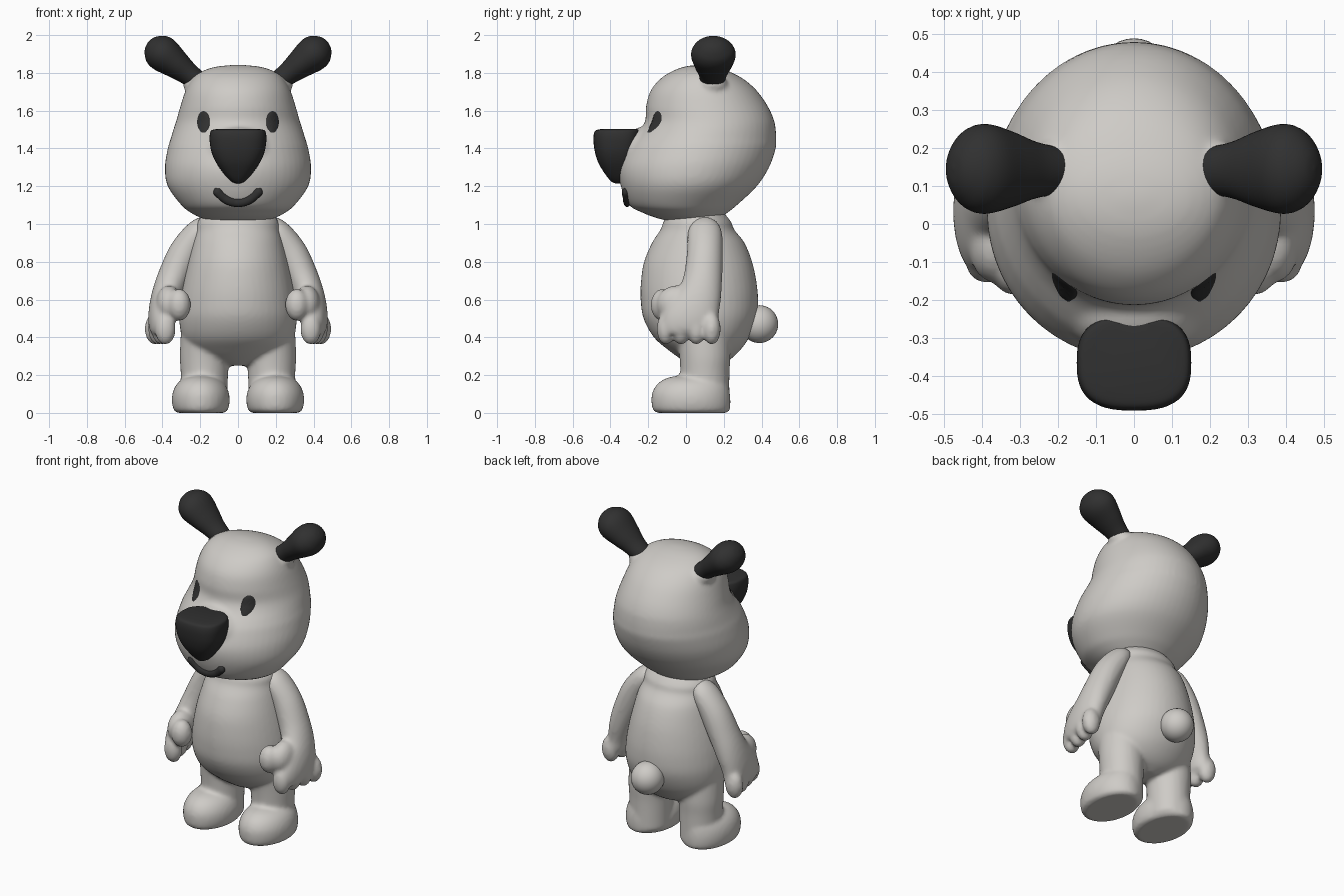
import bpy, bmesh, math
from mathutils import Vector, Matrix

if "Cube" in bpy.data.objects:
    bpy.data.objects.remove(bpy.data.objects["Cube"])


def material(name, rgb):
    m = bpy.data.materials.new(name)
    m.diffuse_color = (*rgb, 1)
    m.use_nodes = True
    m.node_tree.nodes["Principled BSDF"].inputs["Base Color"].default_value = m.diffuse_color
    return m


LIGHT = material("warm_light_grey", (0.62, 0.60, 0.57))
DARK = material("charcoal", (0.03, 0.03, 0.03))
Z = Vector((0, 0, 1))


def spline(rows, steps=6):
    """Catmull-Rom through rows of numbers."""
    out = []
    for i in range(len(rows) - 1):
        a, b = rows[max(i - 1, 0)], rows[i]
        c, d = rows[i + 1], rows[min(i + 2, len(rows) - 1)]
        for k in range(steps):
            t = k / steps
            out.append([0.5 * (2 * q + (r - p) * t + (2 * p - 5 * q + 4 * r - s) * t * t
                               + (3 * q - p - 3 * r + s) * t ** 3)
                        for p, q, r, s in zip(a, b, c, d)])
    return out + [list(rows[-1])]


def loft(bm, rows, axis=None, n=40, power=2.0, steps=6):
    """Closed skin over rows (x, y, z, radius along y, side radius)."""
    pts = spline(rows, steps)
    rings = []
    for i, (x, y, z, ru, rv) in enumerate(pts):
        t = axis or (Vector(pts[min(i + 1, len(pts) - 1)][:3])
                     - Vector(pts[max(i - 1, 0)][:3])).normalized()
        u = (Vector((0, 1, 0)) - t * t.y).normalized()
        v = t.cross(u)
        ring = []
        for k in range(n):
            c, s = math.cos(math.tau * k / n), math.sin(math.tau * k / n)
            c = math.copysign(abs(c) ** (2 / power), c)
            s = math.copysign(abs(s) ** (2 / power), s)
            ring.append(bm.verts.new(Vector((x, y, z)) + u * c * max(ru, 0.002)
                                     + v * s * max(rv, 0.002)))
        rings.append(ring)
    for a, b in zip(rings, rings[1:]):
        for k in range(n):
            j = (k + 1) % n
            bm.faces.new((a[k], a[j], b[j], b[k]))
    bm.faces.new(rings[0])
    bm.faces.new(rings[-1])


def slices(rows, x=0):
    """Rows (z, half width, front y, back y) to loft rows."""
    return [(x, (f + b) / 2, z, (b - f) / 2, w) for z, w, f, b in rows]


def ball(bm, centre, radii):
    bmesh.ops.create_uvsphere(bm, u_segments=32, v_segments=20, radius=1,
                              matrix=Matrix.Translation(centre) @ Matrix.Diagonal((*radii, 1)))


def finish(bm, name, mat, fuse=False, mirror=False, closed=True):
    if closed:
        bmesh.ops.recalc_face_normals(bm, faces=bm.faces)
    me = bpy.data.meshes.new(name)
    bm.to_mesh(me)
    bm.free()
    me.materials.append(mat)
    ob = bpy.data.objects.new(name, me)
    bpy.context.collection.objects.link(ob)
    bpy.ops.object.select_all(action='DESELECT')
    ob.select_set(True)
    bpy.context.view_layer.objects.active = ob
    if fuse:
        me.polygons.foreach_set("use_smooth", [True] * len(me.polygons))
        r = ob.modifiers.new("fuse", 'REMESH')
        r.mode, r.voxel_size, r.use_smooth_shade = 'VOXEL', 0.012, True
        s = ob.modifiers.new("soften", 'SMOOTH')
        s.factor, s.iterations = 0.5, 6
    else:
        bpy.ops.object.shade_smooth_by_angle(angle=math.radians(50))
    if mirror:
        m = ob.modifiers.new("both_sides", 'MIRROR')
        m.use_mirror_merge = False
    return ob


# Head with muzzle and ear roots
HEAD = slices([
    (1.00, 0.08, -0.02, 0.14), (1.03, 0.19, -0.15, 0.18), (1.06, 0.25, -0.23, 0.22),
    (1.10, 0.30, -0.30, 0.27), (1.20, 0.372, -0.345, 0.375), (1.30, 0.387, -0.355, 0.44),
    (1.40, 0.372, -0.32, 0.475), (1.45, 0.357, -0.285, 0.478), (1.50, 0.342, -0.24, 0.475),
    (1.55, 0.326, -0.215, 0.466), (1.62, 0.306, -0.212, 0.435), (1.70, 0.28, -0.19, 0.38),
    (1.76, 0.247, -0.145, 0.315), (1.80, 0.205, -0.09, 0.245), (1.83, 0.13, -0.02, 0.16),
    (1.842, 0.03, 0.05, 0.09)])
bm = bmesh.new()
loft(bm, HEAD, Z, 56)
ball(bm, (0, -0.22, 1.36), (0.19, 0.13, 0.155))
for s in (1, -1):
    ball(bm, (s * 0.215, 0.14, 1.738), (0.075, 0.08, 0.06))
finish(bm, "head", LIGHT, fuse=True)

HEAD_FINE = spline(HEAD, 12)


def face_y(x, z):
    """Front surface of the head at x, z."""
    r = min(HEAD_FINE, key=lambda q: abs(q[2] - z))
    return r[1] - r[3] * math.sqrt(max(0, 1 - (x / r[4]) ** 2))


# Ears: drop shapes leaning outward
bm = bmesh.new()
loft(bm, [(0.2 + t * 0.786, 0.14 + t * 0.02, 1.745 + t * 0.618, ry, rx) for t, ry, rx in (
    (0, 0.062, 0.055), (0.08, 0.075, 0.060), (0.16, 0.100, 0.076), (0.24, 0.118, 0.093),
    (0.29, 0.107, 0.087), (0.325, 0.076, 0.062), (0.345, 0.040, 0.033), (0.351, 0.004, 0.004))])
finish(bm, "ears", DARK, mirror=True)

# Eyes: thin domed ovals lying on the face
bm = bmesh.new()
rings = []
for f in (1, 0.8, 0.55, 0.3, 0.05):
    ring = []
    for k in range(28):
        a = math.tau * k / 28
        x, z = 0.183 + 0.039 * f * math.cos(a), 1.54 + 0.067 * f * math.sin(a)
        ring.append(bm.verts.new((x, face_y(x, z) + 0.008 - 0.018 * math.sqrt(1 - f * f), z)))
    rings.append(ring)
for a, b in zip(rings, rings[1:]):
    for k in range(28):
        j = (k + 1) % 28
        bm.faces.new((a[k], a[j], b[j], b[k]))
bm.faces.new(rings[-1])
finish(bm, "eyes", DARK, mirror=True, closed=False)

# Nose: rounded wedge
bm = bmesh.new()
loft(bm, slices([
    (1.215, 0.01, -0.375, -0.30), (1.225, 0.035, -0.395, -0.28), (1.26, 0.07, -0.425, -0.27),
    (1.32, 0.113, -0.462, -0.26), (1.38, 0.14, -0.482, -0.25), (1.44, 0.15, -0.490, -0.24),
    (1.48, 0.148, -0.487, -0.24), (1.497, 0.138, -0.475, -0.245),
    (1.503, 0.11, -0.445, -0.26)]), Z, 48, 2.7)
finish(bm, "nose", DARK)

# Mouth: smiling tube on the face
bm = bmesh.new()
smile = []
for i in range(-6, 7):
    x = 0.112 * i / 6
    z = 1.112 + 0.062 * abs(i / 6) ** 2.2
    smile.append((x, face_y(x, z) - 0.002, z, 0.018, 0.022))
tips = [(e[0] + sx * 0.009, e[1], e[2] + 0.014, 0.004, 0.004)
        for e, sx in ((smile[0], -1), (smile[-1], 1))]
loft(bm, [tips[0]] + smile + [tips[1]], None, 16, steps=4)
finish(bm, "mouth", DARK)

# Body: torso, legs and feet fused
bm = bmesh.new()
loft(bm, slices([
    (0.25, 0.05, 0.03, 0.17), (0.28, 0.17, -0.02, 0.23), (0.33, 0.25, -0.09, 0.285),
    (0.40, 0.295, -0.17, 0.335), (0.50, 0.312, -0.225, 0.375), (0.60, 0.305, -0.24, 0.382),
    (0.70, 0.288, -0.238, 0.372), (0.80, 0.265, -0.222, 0.35), (0.90, 0.24, -0.18, 0.31),
    (0.97, 0.22, -0.135, 0.255), (1.01, 0.215, -0.12, 0.24), (1.06, 0.18, -0.09, 0.2)]), Z, 48)
for s in (1, -1):
    loft(bm, [(s * 0.178, 0.10, 0.03, 0.13, 0.122), (s * 0.178, 0.10, 0.20, 0.13, 0.125),
              (s * 0.178, 0.10, 0.30, 0.135, 0.130), (s * 0.175, 0.09, 0.42, 0.14, 0.128)], Z)
    loft(bm, slices([
        (0.0, 0.125, -0.15, 0.215), (0.015, 0.143, -0.175, 0.232), (0.06, 0.153, -0.183, 0.236),
        (0.11, 0.148, -0.178, 0.232), (0.155, 0.125, -0.15, 0.22), (0.185, 0.085, -0.10, 0.19),
        (0.197, 0.03, -0.04, 0.14)], s * 0.197), Z)
finish(bm, "body_and_legs", LIGHT, fuse=True)

# Arms: sloping tube, palm, thumb and four fingers
bm = bmesh.new()
loft(bm, [(0.16, 0.10, 1.00, 0.065, 0.05), (0.21, 0.10, 0.955, 0.09, 0.07),
          (0.28, 0.10, 0.85, 0.095, 0.085), (0.34, 0.09, 0.72, 0.102, 0.085),
          (0.378, 0.07, 0.62, 0.118, 0.08), (0.402, 0.035, 0.53, 0.145, 0.072),
          (0.412, 0.02, 0.46, 0.15, 0.062), (0.415, 0.02, 0.42, 0.125, 0.045)])
ball(bm, (0.365, -0.05, 0.575), (0.07, 0.105, 0.10))
ball(bm, (0.312, -0.125, 0.572), (0.062, 0.062, 0.085))
for i in range(4):
    ball(bm, (0.385 + 0.018 * i, -0.107 + 0.081 * i, 0.445), (0.055, 0.048, 0.085))
finish(bm, "arms", LIGHT, fuse=True, mirror=True)

# Tail: round pompom
bm = bmesh.new()
ball(bm, (0, 0.388, 0.47), (0.098, 0.1, 0.1))
finish(bm, "tail", LIGHT)
